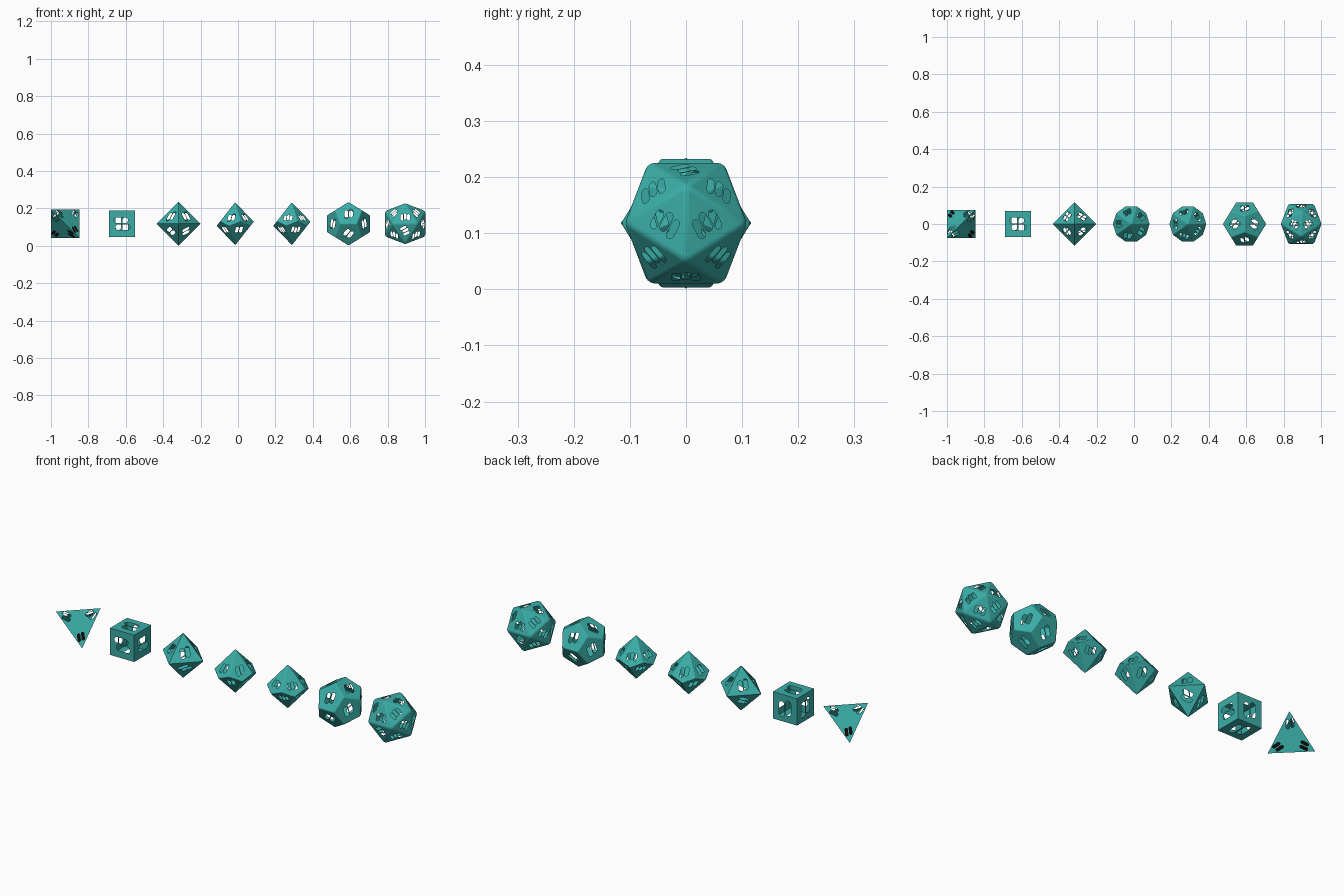
import bpy, bmesh, math
from mathutils import Vector
from itertools import product

if "Cube" in bpy.data.objects:
    bpy.data.objects.remove(bpy.data.objects["Cube"])

PHI = (1 + 5 ** 0.5) / 2
SPACING, Z0 = 0.303, 0.118


def material(name, rgb):
    m = bpy.data.materials.new(name)
    m.diffuse_color = (*rgb, 1)
    m.use_nodes = True
    m.node_tree.nodes["Principled BSDF"].inputs["Base Color"].default_value = m.diffuse_color
    return m


teal = material("teal resin", (0.043, 0.42, 0.39))
black = material("black ink", (0.003, 0.003, 0.003))


def cyclic(a, b):
    """Points (0, +-a, +-b) and their cyclic shifts."""
    pts = []
    for s, t in product((-1, 1), repeat=2):
        p = (0, s * a, t * b)
        pts += [p, (p[2], p[0], p[1]), (p[1], p[2], p[0])]
    return pts


def slot(w, h, dx, dy):
    """Outline of an upright rounded slot."""
    pts = []
    for i in range(12):
        a = math.pi * (i // 6) + math.pi * (i % 6) / 5
        sy = 1 if i < 6 else -1
        pts.append((dx + w / 2 * math.cos(a), dy + sy * (h - w) / 2 + w / 2 * math.sin(a)))
    return pts


def mark(h, bars):
    """Abstract opening: a few staggered slots instead of lettering."""
    w, gap = h * 0.34, h * 0.42
    out = []
    for i in range(bars):
        dy = h * 0.06 * (1 if i % 2 else -1)
        out.append(slot(w, h * 0.88, (i - (bars - 1) / 2) * gap, dy))
    return out


def face_outward(f, n):
    f.normal_update()
    f.smooth = False
    if f.normal.dot(n) < 0:
        f.normal_flip()


def make_die(name, pts, index, sides, size, bars=2, bevel=0.0, style="centre"):
    bm = bmesh.new()
    for p in pts:
        bm.verts.new(p)
    bmesh.ops.convex_hull(bm, input=bm.verts[:])
    bmesh.ops.dissolve_limit(bm, angle_limit=0.02, verts=bm.verts[:], edges=bm.edges[:])
    bmesh.ops.recalc_face_normals(bm, faces=bm.faces[:])
    # softened edges
    if bevel:
        bmesh.ops.bevel(bm, geom=bm.edges[:], offset=bevel, segments=3,
                        profile=0.5, affect='EDGES')
    for f in bm.faces:
        f.smooth = bevel > 0
    flats = sorted(bm.faces, key=lambda f: -f.calc_area())[:sides]
    # cut the openings into each flat side of the hollow shell
    for f in flats:
        n, c = f.normal.copy(), f.calc_center_median()
        corners = [v.co.copy() for v in f.verts]
        edges, inked = list(f.edges), []
        if style == "corners":
            spots = [(c + (p - c) * 0.55, p - c) for p in corners]
        elif style == "square":
            spots = [(c, (corners[0] + corners[1]) / 2 - c)]
        elif style == "kite":
            spots = [(c, max(corners, key=lambda p: abs(p.z)) - c)]
        else:
            top = max(corners, key=lambda p: (round(p.z, 4), round(p.x + p.y, 4)))
            spots = [(c, top - c)]
        for k, (o, up) in enumerate(spots):
            up = up.normalized()
            right = up.cross(n)
            for loop in mark(size, bars):
                vs = [bm.verts.new(o + right * x + up * y) for x, y in loop]
                edges += [bm.edges.new((vs[i], vs[i - 1])) for i in range(len(vs))]
                # marks at the lower corners are inked, not open
                if style == "corners" and corners[k].z < 0:
                    inked.append(vs)
        bm.faces.remove(f)
        fill = bmesh.ops.triangle_fill(bm, use_beauty=True, edges=edges, normal=n)
        for g in fill["geom"]:
            if isinstance(g, bmesh.types.BMFace):
                face_outward(g, n)
        for vs in inked:
            g = bm.faces.new(vs)
            g.material_index = 1
            face_outward(g, n)
    me = bpy.data.meshes.new(name)
    bm.to_mesh(me)
    bm.free()
    me.materials.append(teal)
    if style == "corners":
        me.materials.append(black)
    ob = bpy.data.objects.new(name, me)
    ob.location = ((index - 3) * SPACING - 0.015, 0, Z0)
    bpy.context.collection.objects.link(ob)
    return ob


def scaled(pts, s):
    return [Vector(p) * s for p in pts]


cube = list(product((-1, 1), repeat=3))
tetra = [p for p in cube if p[0] * p[1] * p[2] > 0]
octa = [(1, 0, 0), (-1, 0, 0), (0, 1, 0), (0, -1, 0), (0, 0, 1), (0, 0, -1)]
dodeca = cube + cyclic(1 / PHI, PHI)
icosa = cyclic(1, PHI)

# ten-sided kite solid: two tips and a zigzag ring
H, R = 0.115, 0.1
c36 = math.cos(math.pi / 5)
zig = H * (1 - c36) / (1 + c36)
kite = [Vector((0, 0, H)), Vector((0, 0, -H))]
kite += [Vector((R * math.cos(i * math.pi / 5), R * math.sin(i * math.pi / 5),
                 zig * (-1) ** i)) for i in range(10)]

make_die("four_sided_die", scaled(tetra, 0.076), 0, 4, 0.048, style="corners")
make_die("six_sided_die", scaled(cube, 0.07), 1, 6, 0.09, style="square")
make_die("eight_sided_die", scaled(octa, 0.118), 2, 8, 0.06, bevel=0.0015)
make_die("ten_sided_die", kite, 3, 10, 0.052, bevel=0.003, style="kite")
make_die("percentile_die", kite, 4, 10, 0.04, bars=3, bevel=0.003, style="kite")
make_die("twelve_sided_die", scaled(dodeca, 0.0715), 5, 12, 0.06, bevel=0.004)
make_die("twenty_sided_die", scaled(icosa, 0.0672), 6, 20, 0.042, bars=3, bevel=0.006)
